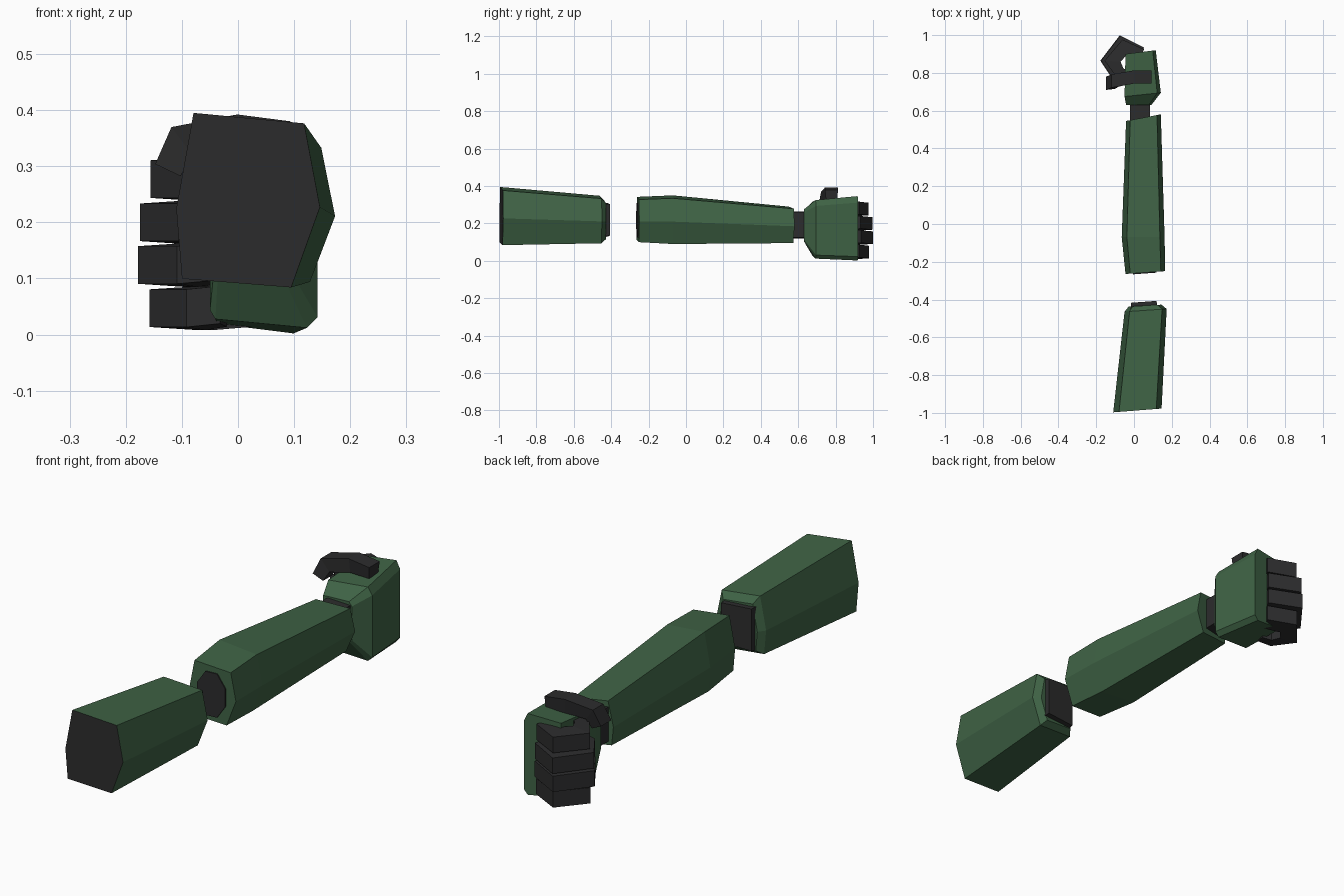
import bpy, bmesh, math
from mathutils import Vector

if "Cube" in bpy.data.objects:
    bpy.data.objects.remove(bpy.data.objects["Cube"])


def material(name, rgb):
    m = bpy.data.materials.new(name)
    m.diffuse_color = (*rgb, 1)
    m.use_nodes = True
    m.node_tree.nodes["Principled BSDF"].inputs["Base Color"].default_value = m.diffuse_color
    return m


GREEN = material("armour green", (0.05, 0.125, 0.06))
DARK = material("charcoal", (0.025, 0.025, 0.026))


def loft(name, rings, mats):
    """Skin a closed solid through equal-length rings; first cap gets the last material."""
    me = bpy.data.meshes.new(name)
    bm = bmesh.new()
    vs = [[bm.verts.new(p) for p in r] for r in rings]
    n = len(vs[0])
    for a, b in zip(vs, vs[1:]):
        for i in range(n):
            j = (i + 1) % n
            bm.faces.new((a[i], a[j], b[j], b[i]))
    bm.faces.new(vs[0]).material_index = len(mats) - 1
    bm.faces.new(vs[-1])
    bmesh.ops.recalc_face_normals(bm, faces=bm.faces[:])
    bm.to_mesh(me)
    bm.free()
    for m in mats:
        me.materials.append(m)
    ob = bpy.data.objects.new(name, me)
    bpy.context.collection.objects.link(ob)
    return ob


# Slightly irregular hexagonal limb section, in unit width and height
HEX = [(0.12, 1), (0.89, 0.94), (1, 0.46), (0.8, 0), (0.04, 0.05), (0, 0.45)]
# Palm section: flat sides with a small chamfer along the back of the hand
PALM = [(0, 0.97), (0.9, 1), (1, 0.9), (1, 0.06), (0.9, 0), (0.05, 0.05), (0, 0.1)]
RECT = [(0, 1), (1, 0.97), (1, 0.03), (0, 0)]
OCT = [(0.5 + 0.54 * math.cos(math.pi * (i + 0.5) / 4),
        0.5 + 0.54 * math.sin(math.pi * (i + 0.5) / 4)) for i in range(8)]


def ring(shape, y, x0, x1, z0, z1, skew=0.0):
    return [(x0 + u * (x1 - x0), y + skew * (u - 0.5), z0 + v * (z1 - z0)) for u, v in shape]


def digit(name, path, across, width, thick):
    """Bent finger: rectangular strip along a path with mitred joints."""
    pts = [Vector(p) for p in path]
    across = Vector(across)
    rings = []
    for i, p in enumerate(pts):
        d0 = (p - pts[max(i - 1, 0)]).normalized()
        d1 = (pts[min(i + 1, len(pts) - 1)] - p).normalized()
        n = (d0 + d1).cross(across).normalized()
        ref = (d1 if d1.length else d0).cross(across).normalized()
        t = thick[i] / 2 / max(0.6, abs(n.dot(ref)))
        w = across * width / 2
        rings.append([p + n * t + w * 0.86, p + n * t - w * 0.86, p - n * t - w, p - n * t + w])
    return loft(name, rings, [DARK])


# Upper arm with dark shoulder face and bevelled elbow end
loft("upper_arm", [
    ring(HEX, -0.987, -0.11, 0.146, 0.084, 0.395, 0.02),
    ring(HEX, -0.457, -0.05, 0.173, 0.094, 0.348, 0.015),
    ring(HEX, -0.432, -0.028, 0.145, 0.115, 0.32, 0.01)], [GREEN, DARK])
loft("elbow_peg", [
    ring(RECT, -0.45, -0.018, 0.122, 0.125, 0.31, 0.01),
    ring(RECT, -0.412, -0.015, 0.12, 0.13, 0.308, 0.01)], [DARK])

# Forearm with dark elbow socket
loft("forearm", [
    ring(HEX, -0.257, -0.045, 0.165, 0.1, 0.342, 0.015),
    ring(HEX, -0.07, -0.065, 0.162, 0.09, 0.35),
    ring(HEX, 0.563, -0.042, 0.142, 0.095, 0.29, 0.035)], [GREEN])
loft("elbow_socket", [
    ring(OCT, -0.262, -0.005, 0.12, 0.125, 0.31, 0.009),
    ring(OCT, -0.25, -0.005, 0.12, 0.125, 0.31, 0.009)], [DARK])

# Wrist
loft("wrist", [
    ring(RECT, 0.54, -0.022, 0.085, 0.12, 0.265),
    ring(RECT, 0.65, -0.022, 0.085, 0.12, 0.265)], [DARK])

# Hand
loft("hand", [
    ring(PALM, 0.63, -0.042, 0.092, 0.105, 0.275),
    ring(PALM, 0.685, -0.05, 0.142, 0.012, 0.325, 0.02),
    ring(PALM, 0.91, -0.045, 0.115, 0.002, 0.346, 0.02)], [GREEN])

# Four curled fingers: name, height, reach scale
CURL = [(0.04, 0.905), (-0.065, 0.955), (-0.137, 0.862), (-0.09, 0.782), (-0.035, 0.765)]
for name, z, s in (("little_finger", 0.047, 0.8), ("ring_finger", 0.124, 1.0),
                   ("middle_finger", 0.2, 0.98), ("index_finger", 0.277, 0.78)):
    path = [(0.04 + (x - 0.04) * (0.4 + 0.6 * s if s < 0.9 else s),
             0.86 + (y - 0.86) * s, z + (0.006 if i in (0, 4) else 0))
            for i, (x, y) in enumerate(CURL)]
    digit(name, path, (0, 0, 1), 0.078, (0.065, 0.07, 0.068, 0.055, 0.045))

# Thumb over the top of the fist
digit("thumb", [(0.092, 0.778, 0.355), (0.0, 0.778, 0.362), (-0.1, 0.757, 0.345),
                (-0.125, 0.745, 0.293)],
      (0, 1, 0), 0.07, (0.05, 0.06, 0.055, 0.05))
